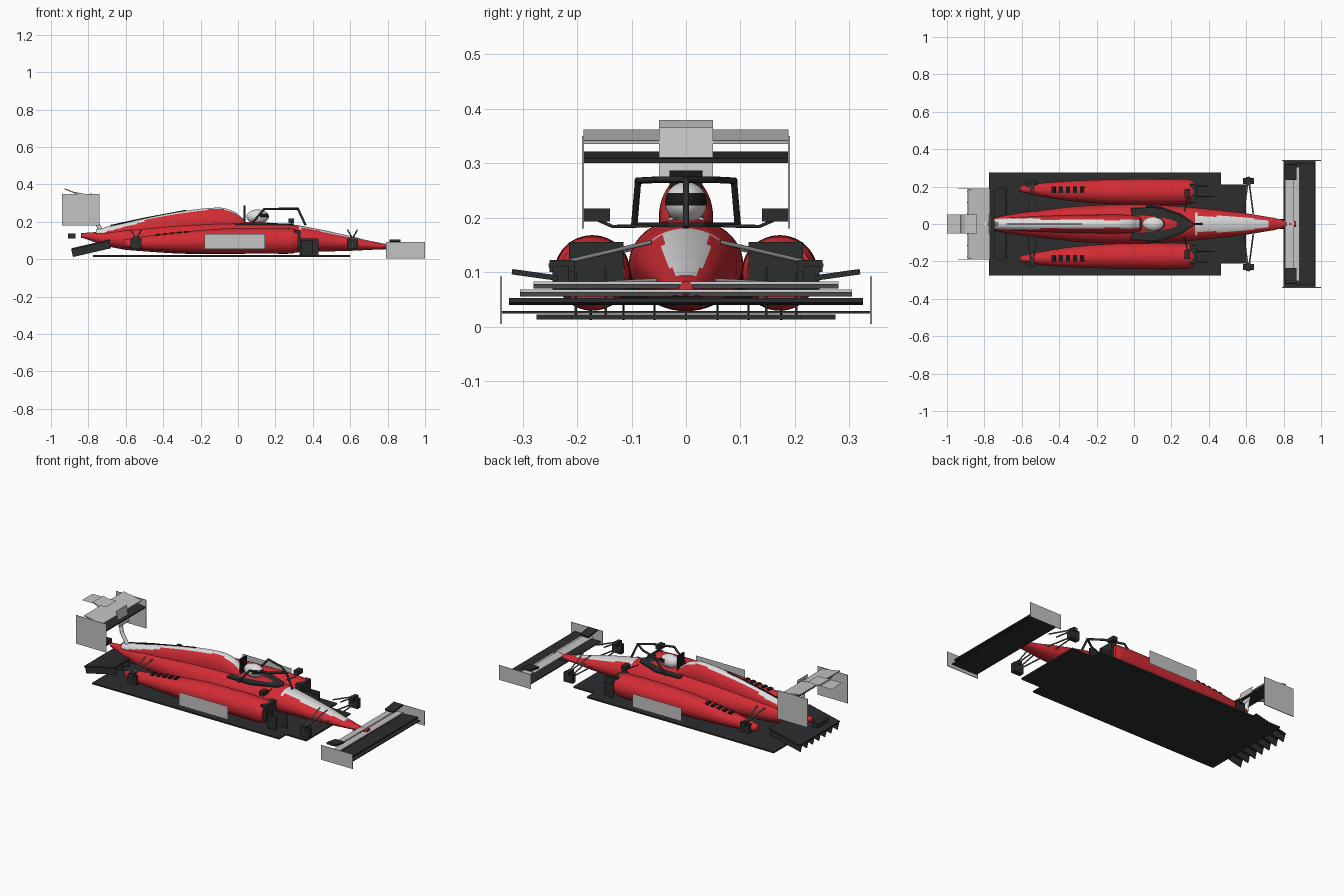
import bpy, bmesh, math
from mathutils import Vector, Matrix

if "Cube" in bpy.data.objects:
    bpy.data.objects.remove(bpy.data.objects["Cube"])

def mat(name, r, g, b):
    m = bpy.data.materials.new(name)
    m.diffuse_color = (r, g, b, 1)
    m.use_nodes = True
    m.node_tree.nodes["Principled BSDF"].inputs["Base Color"].default_value = m.diffuse_color
    return m

RED = mat("red_paint", 0.65, 0.025, 0.035)
WHITE = mat("white_paint", 0.72, 0.72, 0.72)
LIGHT = mat("light_grey", 0.55, 0.55, 0.55)
GREY = mat("metal_grey", 0.2, 0.2, 0.2)
DARK = mat("carbon_dark", 0.025, 0.026, 0.027)
BLACK = mat("black", 0.01, 0.01, 0.011)

def finish(name, bm, *mats, smooth=False):
    bmesh.ops.recalc_face_normals(bm, faces=bm.faces)
    me = bpy.data.meshes.new(name)
    bm.to_mesh(me)
    bm.free()
    for m in mats:
        me.materials.append(m)
    ob = bpy.data.objects.new(name, me)
    bpy.context.collection.objects.link(ob)
    if smooth:
        bpy.context.view_layer.objects.active = ob
        ob.select_set(True)
        bpy.ops.object.shade_smooth_by_angle(angle=math.radians(40))
        ob.select_set(False)
    return ob

def box(name, x, y, z, m, tilt=0, roll=0):
    """Box from (min, max) ranges, tilted about y and rolled about x."""
    c = Vector([(a[0] + a[1]) / 2 for a in (x, y, z)])
    s = [a[1] - a[0] for a in (x, y, z)]
    bm = bmesh.new()
    bmesh.ops.create_cube(bm, size=1, matrix=Matrix.Translation(c) @ Matrix.Rotation(math.radians(tilt), 4, 'Y')
                          @ Matrix.Rotation(math.radians(roll), 4, 'X') @ Matrix.Diagonal((*s, 1)))
    return finish(name, bm, m)

def plate(name, pts, m):
    bm = bmesh.new()
    bm.faces.new([bm.verts.new(p) for p in pts])
    return finish(name, bm, m)

def prism(name, pts, z0, z1, m):
    bm = bmesh.new()
    f = bm.faces.new([bm.verts.new((x, y, z0)) for x, y in pts])
    r = bmesh.ops.extrude_face_region(bm, geom=[f])
    for v in r["geom"]:
        if isinstance(v, bmesh.types.BMVert):
            v.co.z = z1
    return finish(name, bm, m)

def rod(name, pts, r, m):
    bm = bmesh.new()
    for a, b in zip(pts, pts[1:]):
        a, b = Vector(a), Vector(b)
        d = b - a
        bmesh.ops.create_cone(bm, cap_ends=True, segments=10, radius1=r, radius2=r, depth=d.length + r,
                              matrix=Matrix.Translation((a + b) / 2) @ d.to_track_quat('Z', 'Y').to_matrix().to_4x4())
    return finish(name, bm, m, smooth=True)

def loft(name, secs, mats, rule=None, n=48, steps=10, yc=0):
    """Elliptic sections (x, top, bottom, half width, y offset) joined by a smooth spline."""
    rows = []
    for i in range(len(secs) - 1):
        p = [Vector(secs[min(max(i + k, 0), len(secs) - 1)]) for k in (-1, 0, 1, 2)]
        for j in range(steps + (i == len(secs) - 2)):
            t = j / steps
            rows.append(p[1] + 0.5 * t * ((p[2] - p[0]) + t * ((2 * p[0] - 5 * p[1] + 4 * p[2] - p[3])
                        + t * (3 * (p[1] - p[2]) + p[3] - p[0]))))
            rows[-1][0] = p[1][0] + t * (p[2][0] - p[1][0])
    bm = bmesh.new()
    rings = []
    for x, top, bot, hy, oy in rows:
        rings.append([bm.verts.new((x, yc + oy + hy * math.cos(a), (top + bot) / 2 + (top - bot) / 2 * math.sin(a)))
                      for a in (2 * math.pi * k / n for k in range(n))])
    for a, b in zip(rings, rings[1:]):
        for k in range(n):
            bm.faces.new((a[k], a[(k + 1) % n], b[(k + 1) % n], b[k]))
    bm.faces.new(rings[0])
    bm.faces.new(rings[-1])
    bm.normal_update()
    if rule:
        for f in bm.faces:
            f.material_index = rule(f.calc_center_median())
    return finish(name, bm, *mats, smooth=True)

# Central body with the painted nose panel
def nose_rule(c):
    w = 0.042 if 0.34 < c.x < 0.5 else 0.042 - 0.1 * (c.x - 0.5)
    return int(0.32 < c.x < 0.72 and c.z > 0.085 and abs(c.y) < w)

loft("main_body", [(-0.84, .14, .115, .012, 0), (-.72, .15, .075, .04, 0), (-.6, .165, .05, .062, 0),
     (-.3, .19, .03, .095, 0), (0, .2, .03, .105, 0), (.25, .19, .035, .094, 0), (.4, .167, .04, .08, 0),
     (.6, .125, .045, .057, 0), (.75, .09, .052, .033, 0), (.81, .08, .055, .017, 0), (.83, .07, .063, .005, 0)],
     [RED, WHITE], nose_rule)

# Engine cover with light spine
loft("engine_cover", [(-.76, .16, .12, .025, 0), (-.7, .175, .1, .032, 0), (-.5, .218, .1, .042, 0),
     (-.3, .256, .1, .048, 0), (-.1, .276, .12, .05, 0), (-.02, .255, .13, .048, 0), (.04, .212, .14, .04, 0)],
     [RED, WHITE], lambda c: int(c.z > 0.13 and abs(c.y) < (0.03 if c.x < -0.5 else 0.022)
                                 and (c.x > -0.6 or c.z > 0.14)))
rod("spine_strip", [(-.68, 0, .18), (-.5, 0, .219), (-.28, 0, .26)], 0.004, BLACK)
rod("tail_light", [(.835, 0, .068), (.86, 0, .07)], 0.013, RED)

# Cockpit deck, driver helmet, headrest panel
prism("cockpit_deck", [(-.015, -.085), (.14, -.09), (.28, -.035), (.3, 0), (.28, .035), (.14, .09), (-.015, .085)],
      .183, .191, DARK)
bm = bmesh.new()
bmesh.ops.create_uvsphere(bm, u_segments=32, v_segments=20, radius=1,
                          matrix=Matrix.Translation((.105, 0, .228)) @ Matrix.Diagonal((.06, .039, .038, 1)))
for f in bm.faces:
    c = f.calc_center_median()
    f.material_index = int(c.x > 0.12 and .224 < c.z < .246)
finish("helmet", bm, WHITE, BLACK, smooth=True)
box("camera_panel", (.03, .04), (-.03, .03), (.2, .287), BLACK)

# Halo frame
for s in (-1, 1):
    rod("halo_side", [(.07, s * .095, .187), (.14, s * .088, .268), (.25, s * .05, .27), (.32, 0, .27)], .006, DARK)
rod("halo_post", [(.32, 0, .27), (.36, 0, .185)], .006, DARK)

# Floor and stepped front
prism("floor", [(-.775, -.275), (.465, -.275), (.465, -.21), (.6, -.21), (.6, .21), (.465, .21), (.465, .275),
                (-.775, .275)], .013, .022, DARK)

# Diffuser plate and fins
box("diffuser", (-.89, -.68), (-.19, .19), (.075, .083), DARK, tilt=-13)
for y in (-.175, -.115, -.058, 0, .058, .115, .175):
    box("diffuser_fin", (-.89, -.68), (y - .002, y + .002), (.035, .08), DARK, tilt=-13)
box("rear_beam", (-.91, -.87), (-.05, .05), (.112, .138), DARK)

for s in (-1, 1):
    def ys(a, b):
        return tuple(sorted((s * a, s * b)))
    # Sidepod, intake and louvres
    loft("sidepod", [(-.61, .105, .065, .016, s * .015), (-.55, .118, .055, .03, s * .013), (-.35, .142, .04, .053, s * .005),
         (-.1, .163, .03, .067, 0), (.15, .168, .03, .07, 0), (.29, .165, .03, .068, 0), (.32, .155, .04, .06, 0)],
         [RED], yc=s * .172)
    box("intake", (.3, .335), ys(.115, .215), (.06, .155), DARK)
    for i in range(5):
        x = -.44 + i * .038
        zt = .133 + (x + .44) * .1
        box("louvre", (x, x + .022), ys(.165, .2), (zt - .006, zt + .003), BLACK, tilt=-5)
    # Bargeboards
    box("bargeboard", (.33, .43), ys(.145, .15), (.02, .11), DARK)
    box("bargeboard_outer", (.34, .4), ys(.2, .205), (.02, .1), DARK)
    # Side number panel
    plate("side_panel", [(-.18, s * .3, .055), (.145, s * .3, .055), (.145, s * .3, .135), (-.18, s * .3, .135)], LIGHT)
    # Mirrors
    box("mirror", (.27, .3), ys(.14, .188), (.193, .217), DARK)
    rod("mirror_arm", [(.27, s * .07, .185), (.285, s * .135, .184), (.285, s * .16, .195)], .003, DARK)
    # Suspension uprights and links: (upright x, upright y, body y)
    for x, yu, yb, zt in ((.612, .235, .055, .155), (-.545, .215, .06, .15)):
        box("upright", (x - .03, x + .03), ys(yu - .02, yu + .01), (.055, .11), DARK)
        box("brake_duct", (x - .012, x + .012), ys(yu - .03, yu + .016), (.1, .122), DARK)
        for dx in (-.025, .025):
            rod("upper_link", [(x + dx, s * (yb + .01), zt), (x, s * (yu + .015), .112)], .004, GREY)
            rod("lower_link", [(x + dx, s * yb, .085), (x, s * (yu + .015), .075)], .004, GREY)
    # Wing endplates
    box("front_endplate", (.79, 1.0), ys(.338, .342), (.005, .092), LIGHT)
    box("rear_endplate", (-.94, -.74), ys(.187, .191), (.18, .35), LIGHT)
    # Front wing cascades
    box("cascade", (.81, .87), ys(.235, .32), (.09, .1), DARK, roll=s * 8)
    rod("wing_pylon", [(.78, s * .02, .06), (.87, s * .02, .05)], .006, DARK)

# Front wing elements
box("front_wing_base", (.8, .97), (-.34, .34), (.024, .029), DARK)
box("front_wing_main", (.87, .965), (-.325, .325), (.042, .05), DARK, tilt=-3)
box("front_wing_flap_lower", (.835, .885), (-.305, .305), (.059, .064), LIGHT, tilt=-9)
box("front_wing_flap_upper", (.808, .855), (-.28, .28), (.074, .079), LIGHT, tilt=-9)

# Rear wing elements, pylon and panels
box("rear_wing_main", (-.84, -.745), (-.188, .188), (.307, .315), DARK, tilt=8)
box("rear_wing_flap", (-.89, -.77), (-.188, .188), (.346, .352), LIGHT, tilt=10)
box("rear_wing_tip", (-.93, -.86), (-.05, .05), (.36, .367), LIGHT, tilt=22)
rod("rear_pylon", [(-.73, 0, .15), (-.77, 0, .22), (-.79, 0, .345)], .011, WHITE)
plate("rear_top_panel", [(-1, -.05, .371), (-.84, -.05, .371), (-.84, .05, .371), (-1, .05, .371)], LIGHT)
plate("rear_front_panel", [(-.755, -.05, .272), (-.755, .05, .272), (-.775, .05, .366), (-.775, -.05, .366)], LIGHT)
